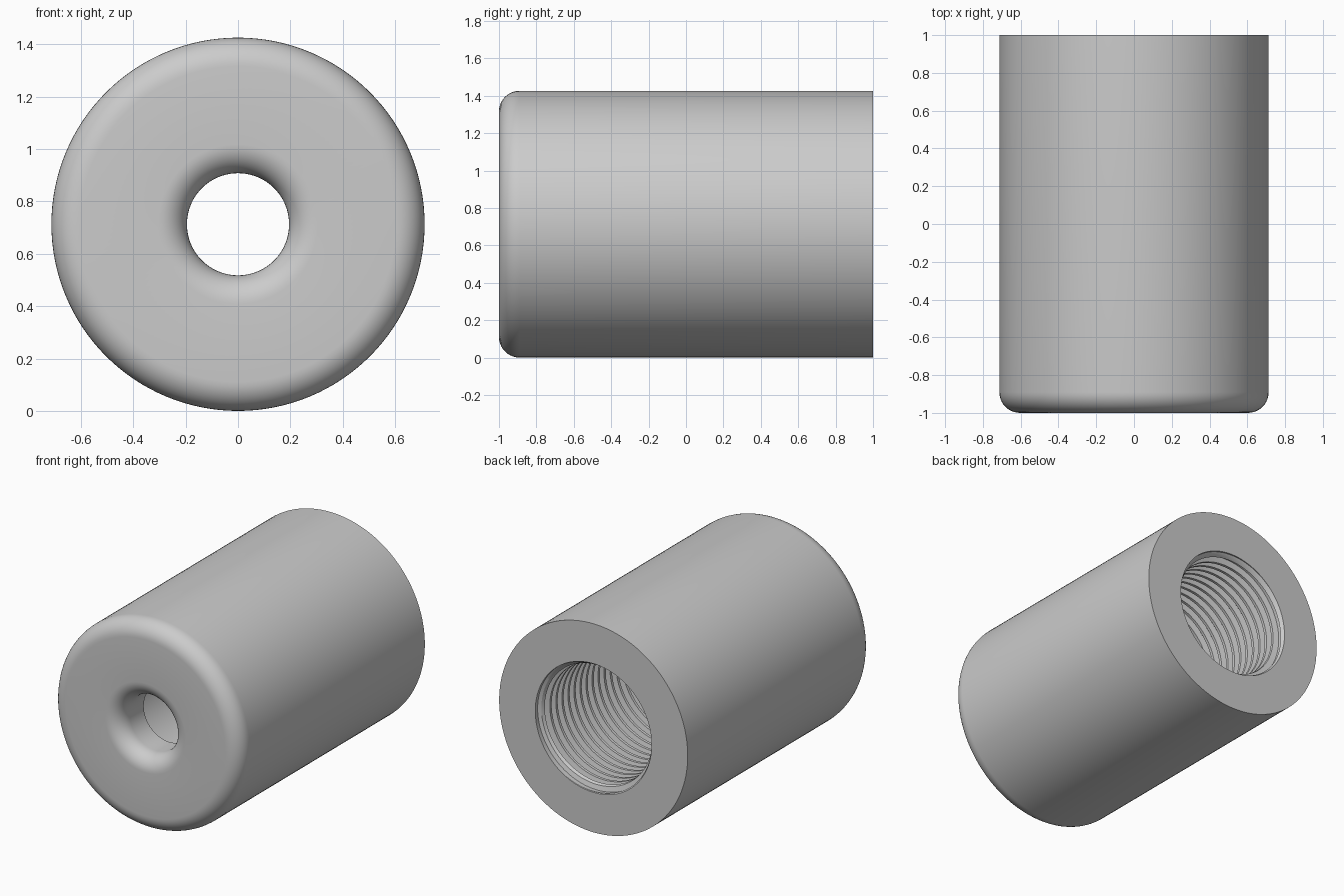
import bpy, bmesh, math

cube = bpy.data.objects.get("Cube")
if cube:
    bpy.data.objects.remove(cube)

SEGMENTS = 128
OUTER, HOLE, BORE, ROOT = 0.713, 0.195, 0.40, 0.44
FILLET = 0.11
FRONT, BACK = -1.0, 1.0
BORE_START, THREAD_START = -0.74, -0.03
PITCH = 0.065


def arc(radius, y, start, end, steps=10):
    """Quarter-round profile points as (radius, y)."""
    angles = [math.radians(start + (end - start) * i / steps) for i in range(steps + 1)]
    return [(radius + FILLET * math.cos(a), y + FILLET * math.sin(a)) for a in angles]


def sweep(bm, row_count, point):
    """Skin a grid around the y axis; point(row, turn) gives (radius, y)."""
    grid = []
    for row in range(row_count):
        ring = []
        for s in range(SEGMENTS + 1):
            turn = s / SEGMENTS
            r, y = point(row, turn)
            a = math.tau * turn
            ring.append(bm.verts.new((r * math.cos(a), y, OUTER + r * math.sin(a))))
        grid.append(ring)
    for low, high in zip(grid, grid[1:]):
        for s in range(SEGMENTS):
            bm.faces.new((low[s], low[s + 1], high[s + 1], high[s]))


# Sleeve profile: smooth bore, narrow hole, rounded front, outer wall, back rim
profile = [(BORE, THREAD_START), (BORE, BORE_START), (HOLE, BORE_START)]
profile += arc(HOLE + FILLET, FRONT + FILLET, 180, 270)
profile += arc(OUTER - FILLET, FRONT + FILLET, -90, 0)
profile += [(OUTER, BACK), (ROOT, BACK)]

# Helical thread: crest, flank, root, flank in each pitch
THREAD = [(0.0, 0.0), (0.3, 0.0), (0.45, 1.0), (0.85, 1.0)]
turns = math.ceil((BACK - THREAD_START) / PITCH) + 2


def thread_point(row, turn):
    cycle, step = divmod(row, len(THREAD))
    offset, depth = THREAD[step]
    y = THREAD_START + PITCH * (cycle - 1 + offset + turn)
    y = min(max(y, THREAD_START), BACK)
    # The thread runs out into the bore at one end and the rim at the other
    depth *= min(1.0, (y - THREAD_START) / PITCH)
    depth = 1.0 - (1.0 - depth) * min(1.0, (BACK - y) / PITCH)
    return BORE + (ROOT - BORE) * depth, y


bm = bmesh.new()
sweep(bm, len(profile), lambda row, turn: profile[row])
sweep(bm, turns * len(THREAD), thread_point)
bmesh.ops.remove_doubles(bm, verts=bm.verts, dist=0.00005)
bmesh.ops.dissolve_degenerate(bm, edges=bm.edges, dist=0.00005)
bmesh.ops.recalc_face_normals(bm, faces=bm.faces)

mesh = bpy.data.meshes.new("threaded_sleeve")
bm.to_mesh(mesh)
bm.free()
sleeve = bpy.data.objects.new("threaded_sleeve", mesh)
bpy.context.collection.objects.link(sleeve)

# Plain grey metal
grey = bpy.data.materials.new("plain_grey")
grey.use_nodes = True
colour = (0.6, 0.6, 0.6, 1.0)
grey.diffuse_color = colour
grey.node_tree.nodes["Principled BSDF"].inputs["Base Color"].default_value = colour
mesh.materials.append(grey)

# Smooth curved walls, crisp rims and thread flanks
bpy.ops.object.select_all(action="DESELECT")
sleeve.select_set(True)
bpy.context.view_layer.objects.active = sleeve
bpy.ops.object.shade_smooth_by_angle(angle=math.radians(30))
